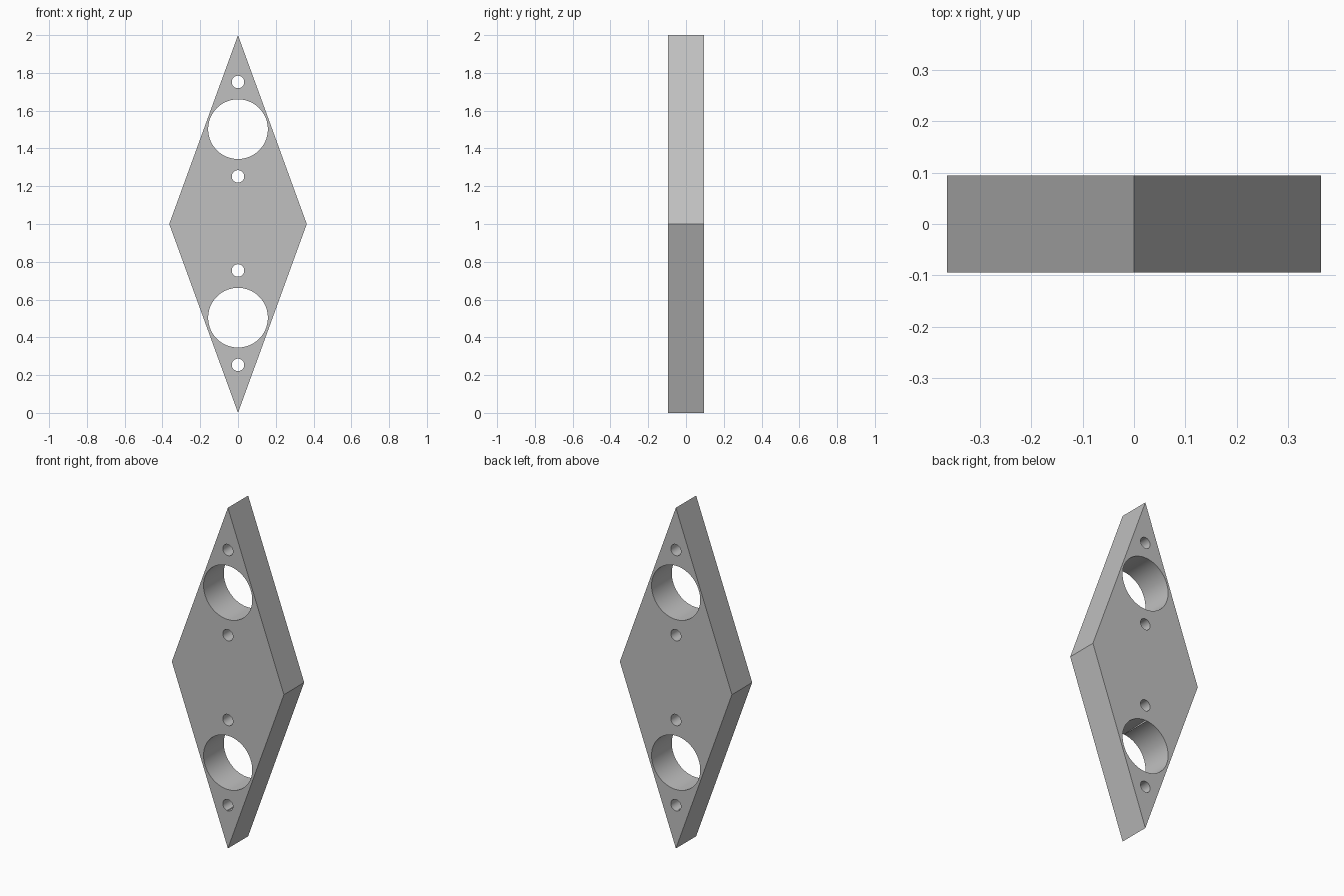
import bpy
import bmesh
import math

cube = bpy.data.objects.get("Cube")
if cube:
    bpy.data.objects.remove(cube, do_unlink=True)

HALF_WIDTH, HALF_DEPTH = 0.364, 0.094
BORE_RADIUS, PIN_RADIUS = 0.158, 0.033

# Plain grey finish
grey = bpy.data.materials.new("light_grey")
grey.use_nodes = True
color = (0.53, 0.53, 0.53, 1)
grey.diffuse_color = color
grey.node_tree.nodes["Principled BSDF"].inputs["Base Color"].default_value = color


def prism(name, outline):
    """Extrude an x-z outline through the plate depth, front to back."""
    bm = bmesh.new()
    face = bm.faces.new([bm.verts.new((x, -HALF_DEPTH, z)) for x, z in outline])
    ext = bmesh.ops.extrude_face_region(bm, geom=[face], use_keep_orig=True)
    verts = [v for v in ext["geom"] if isinstance(v, bmesh.types.BMVert)]
    bmesh.ops.translate(bm, verts=verts, vec=(0, 2 * HALF_DEPTH, 0))
    bmesh.ops.recalc_face_normals(bm, faces=bm.faces)
    mesh = bpy.data.meshes.new(name)
    bm.to_mesh(mesh)
    bm.free()
    obj = bpy.data.objects.new(name, mesh)
    bpy.context.collection.objects.link(obj)
    return obj


def drill(obj, z, radius, sides):
    """Cut a round hole straight through the plate at height z."""
    angles = [2 * math.pi * i / sides for i in range(sides)]
    cutter = prism("hole_cutter", [(radius * math.cos(a), z + radius * math.sin(a)) for a in angles])
    cutter.scale.y = 2
    cutter.hide_render = True
    mod = obj.modifiers.new("hole", "BOOLEAN")
    mod.operation = "DIFFERENCE"
    mod.solver = "EXACT"
    mod.object = cutter
    bpy.context.view_layer.objects.active = obj
    bpy.ops.object.modifier_apply(modifier=mod.name)
    bpy.data.objects.remove(cutter, do_unlink=True)


# Diamond plate
plate = prism("diamond_plate", [(0, 0), (HALF_WIDTH, 1), (0, 2), (-HALF_WIDTH, 1)])
plate.data.materials.append(grey)

# Large bores, each with a pin hole above and below
for centre in (0.504, 1.502):
    drill(plate, centre, BORE_RADIUS, 96)
    for offset in (-0.25, 0.25):
        drill(plate, centre + offset, PIN_RADIUS, 48)

# Smooth bore walls, sharp plate edges
bpy.ops.object.select_all(action="DESELECT")
plate.select_set(True)
bpy.context.view_layer.objects.active = plate
bpy.ops.object.shade_smooth_by_angle(angle=math.radians(30))
